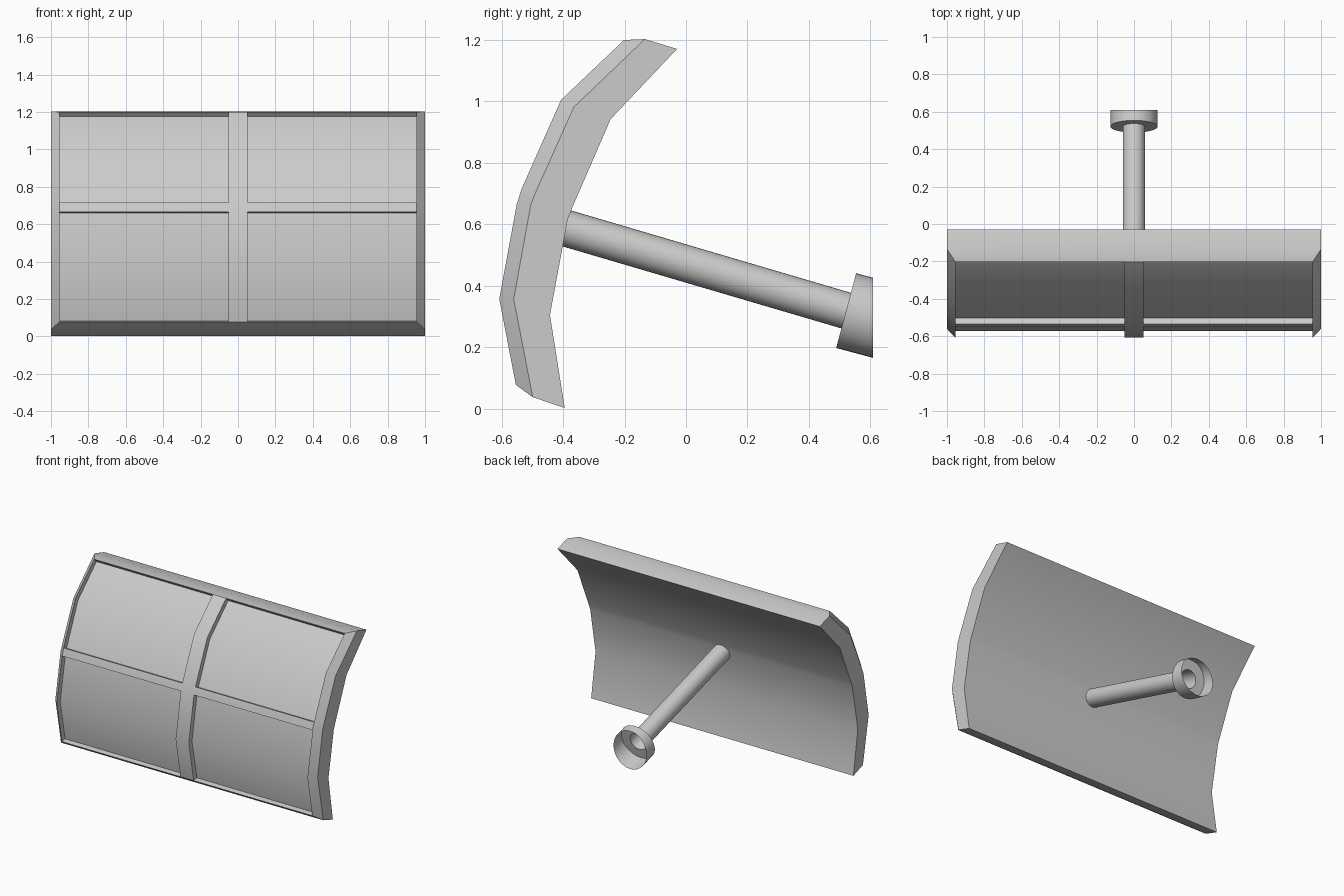
import bpy, bmesh, math
from mathutils import Vector

if "Cube" in bpy.data.objects:
    bpy.data.objects.remove(bpy.data.objects["Cube"])

# Shield cross-sections in (y, z), bottom to top
FRONT = [(-.554, .077), (-.608, .357), (-.551, .666), (-.535, .716), (-.407, 1.005), (-.202, 1.2)]
SIDE = [(-.499, .037), (-.561, .357), (-.505, .666), (-.486, .712), (-.365, .982), (-.134, 1.203)]
BACK = [(-.395, .002), (-.443, .305), (-.385, .617), (-.368, .66), (-.245, .943), (-.029, 1.171)]
COLS = [-.955, -.05, .05, .955]
DEPTH = .035


def finish(bm, name, recalc):
    bmesh.ops.remove_doubles(bm, verts=bm.verts[:], dist=1e-4)
    if recalc:
        bmesh.ops.recalc_face_normals(bm, faces=bm.faces[:])
    mesh = bpy.data.meshes.new(name)
    bm.to_mesh(mesh)
    bm.free()
    ob = bpy.data.objects.new(name, mesh)
    bpy.context.collection.objects.link(ob)
    bpy.context.view_layer.objects.active = ob
    ob.select_set(True)
    bpy.ops.object.shade_smooth_by_angle(angle=math.radians(30))
    ob.select_set(False)


def strip(bm, a, b):
    """Quads between two equal-length point rows."""
    for i in range(len(a) - 1):
        bm.faces.new([bm.verts.new(p) for p in (a[i], b[i], b[i + 1], a[i + 1])])


def row(x, profile):
    return [Vector((x, y, z)) for y, z in profile]


def recessed(profile):
    """Profile pushed back along its mitred normals."""
    pts = [Vector(p) for p in profile]
    norms = []
    for a, b in zip(pts, pts[1:]):
        d = (b - a).normalized()
        norms.append(Vector((d.y, -d.x)))
    out = []
    for i, p in enumerate(pts):
        n = (norms[max(i - 1, 0)] + norms[min(i, len(norms) - 1)]).normalized()
        out.append(p + n * DEPTH)
    return out


# Curved shield
bm = bmesh.new()
for s in (-1, 1):
    strip(bm, row(s * .955, FRONT), row(s, SIDE))      # side chamfer
    strip(bm, row(s, SIDE), row(s, BACK))              # side face
strip(bm, row(-1, BACK), row(1, BACK))                 # back face
strip(bm, row(-.05, FRONT), row(.05, FRONT))           # vertical bar
for c in (0, 2):
    x0, x1 = COLS[c], COLS[c + 1]
    strip(bm, row(x0, FRONT[2:4]), row(x1, FRONT[2:4]))  # horizontal bar
    for part in (FRONT[:3], FRONT[3:]):                  # recessed panels
        low = recessed(part)
        a, b, pa, pb = row(x0, part), row(x1, part), row(x0, low), row(x1, low)
        strip(bm, pa, pb)
        strip(bm, a, pa)
        strip(bm, pb, b)
        for e in (0, -1):
            strip(bm, [a[e], b[e]], [pa[e], pb[e]])
# top and bottom edges
for e in (0, -1):
    f = [Vector((x, *FRONT[e])) for x in COLS]
    s = [Vector((x, *SIDE[e])) for x in (-1, -.05, .05, 1)]
    k = [Vector((x, *BACK[e])) for x in (-1, -.05, .05, 1)]
    strip(bm, f, s)
    strip(bm, s, k)
# merge the wide back with its split end edges
bmesh.ops.remove_doubles(bm, verts=bm.verts[:], dist=1e-4)
finish(bm, "shield", True)

# Hollow handle with open cup, its rim cut vertically
N = 32
start, end = Vector((0, -.41, .593)), Vector((0, .5215, .319))
axis = Vector((0, .966, -.258)).normalized()
up = Vector((1, 0, 0)).cross(axis)


def ring(center, r):
    return [center + Vector((1, 0, 0)) * (r * math.cos(t)) + up * (r * math.sin(t))
            for t in (2 * math.pi * i / N for i in range(N + 1))]


cup = ring(end, .126)
rim = [p + axis * ((.609 - p.y) / axis.y) for p in cup]
bm = bmesh.new()
rings = [ring(start, .06), ring(end, .06), cup, rim]
for a, b in zip(rings, rings[1:]):
    strip(bm, b, a)
finish(bm, "handle", False)
